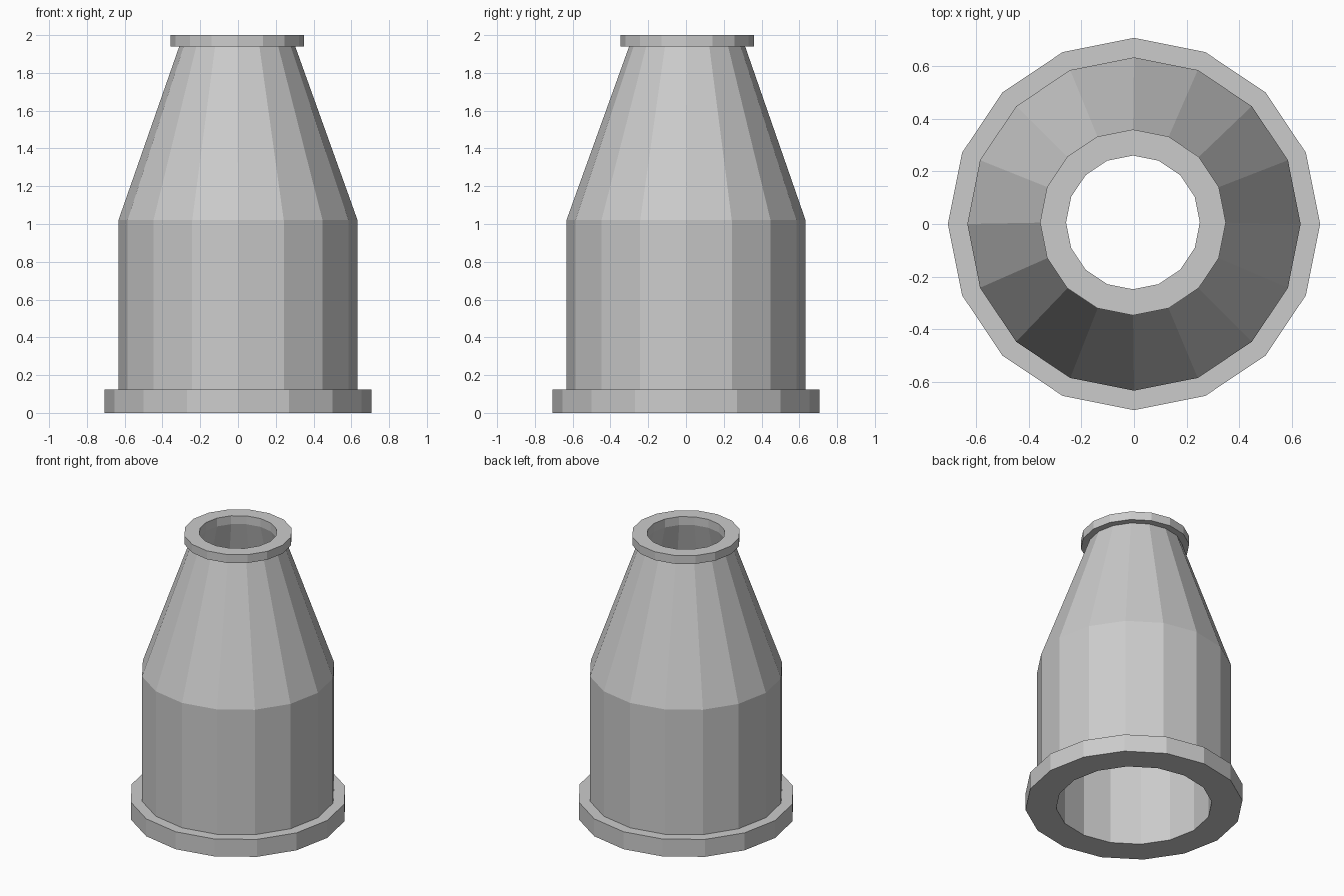
import bpy
import bmesh
from math import cos, sin, tau

SIDES = 16
TOP_SHIFT = (-0.004, 0.006)   # the neck sits slightly off the axis

cube = bpy.data.objects.get("Cube")
if cube:
    bpy.data.objects.remove(cube, do_unlink=True)

grey = bpy.data.materials.new("light_grey")
grey.use_nodes = True
colour = (0.6, 0.6, 0.6, 1)
grey.diffuse_color = colour
grey.node_tree.nodes["Principled BSDF"].inputs["Base Color"].default_value = colour


def lathe(name, profile):
    """Spin (radius, height) points into a faceted shell; left of the path is inside."""
    bm = bmesh.new()
    rings = []
    for r, z in profile:
        dx, dy = TOP_SHIFT if z > 1.5 else (0, 0)
        rings.append([bm.verts.new((dx + r * cos(tau * i / SIDES),
                                    dy + r * sin(tau * i / SIDES), z))
                      for i in range(SIDES)])
    for low, high in zip(rings, rings[1:]):
        for i in range(SIDES):
            j = (i + 1) % SIDES
            bm.faces.new((low[i], low[j], high[j], high[i]))
    mesh = bpy.data.meshes.new(name)
    bm.to_mesh(mesh)
    bm.free()
    mesh.materials.append(grey)
    obj = bpy.data.objects.new(name, mesh)
    bpy.context.collection.objects.link(obj)
    return obj


BASE_IN, BODY, FLANGE = 0.507, 0.633, 0.707
HOLE, NECK, COLLAR = 0.254, 0.307, 0.353
FLANGE_Z, SHOULDER_Z, NECK_Z, TOP_Z = 0.125, 1.02, 1.94, 2.0

# Foot ring, from its inner lip out and up to the body
lathe("base_flange", [(BASE_IN, 0), (FLANGE, 0), (FLANGE, FLANGE_Z), (BODY, FLANGE_Z)])
# Straight drum
lathe("lower_body", [(BODY, FLANGE_Z), (BODY, SHOULDER_Z)])
# Tapering shoulder
lathe("tapered_shoulder", [(BODY, SHOULDER_Z), (NECK, NECK_Z)])
# Rim around the opening
lathe("neck_collar", [(NECK, NECK_Z), (COLLAR, NECK_Z), (COLLAR, TOP_Z), (HOLE, TOP_Z)])
# Hollow interior, from the top opening down to the foot
lathe("inner_wall", [(HOLE, TOP_Z), (HOLE, NECK_Z), (BASE_IN, SHOULDER_Z), (BASE_IN, 0)])
